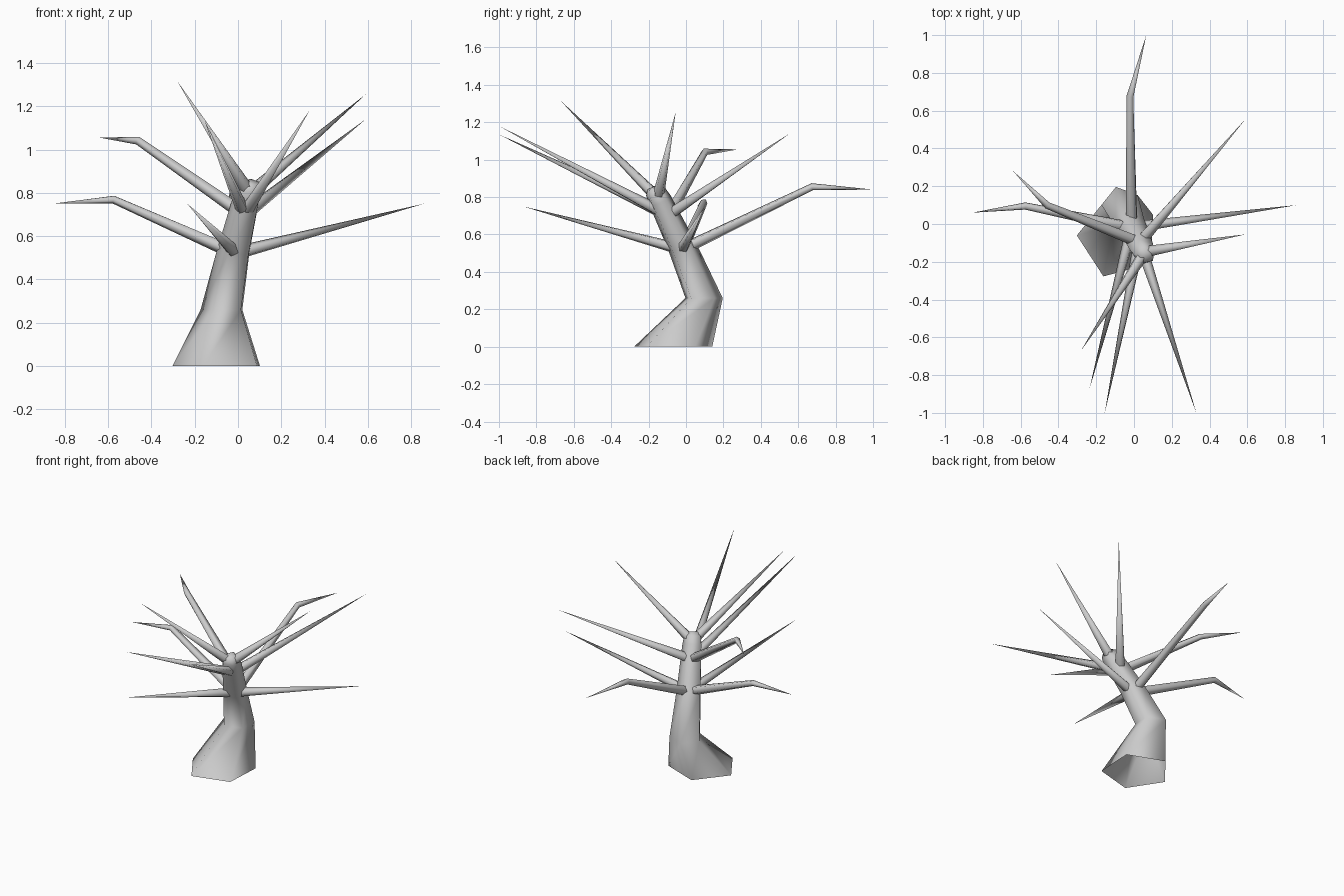
import bpy, bmesh
from math import sin, cos, radians
from mathutils import Vector

if "Cube" in bpy.data.objects:
    bpy.data.objects.remove(bpy.data.objects["Cube"])

SIDES = 5

def loft(name, rings, tip=None):
    """Skin a list of vertex rings; end in a cap or a point, start left open."""
    bm = bmesh.new()
    vs = [[bm.verts.new(p) for p in r] for r in rings]
    for a, b in zip(vs, vs[1:]):
        for i in range(SIDES):
            j = (i + 1) % SIDES
            bm.faces.new((a[i], a[j], b[j], b[i]))
    if tip is None:
        bm.faces.new(vs[-1])
    else:
        t = bm.verts.new(tip)
        for i in range(SIDES):
            bm.faces.new((vs[-1][i], vs[-1][(i + 1) % SIDES], t))
    for f in bm.faces:
        f.smooth = True
    me = bpy.data.meshes.new(name)
    bm.to_mesh(me)
    bm.free()
    ob = bpy.data.objects.new(name, me)
    bpy.context.collection.objects.link(ob)
    return ob

def ring(center, r, normal=(0, 0, 1), start=32):
    """Regular polygon around center, tilted to face along normal."""
    q = Vector((0, 0, 1)).rotation_difference(Vector(normal))
    out = []
    for i in range(SIDES):
        a = radians(start + 360 * i / SIDES)
        out.append(Vector(center) + q @ Vector((r * cos(a), r * sin(a), 0)))
    return out

# Leaning trunk: open flared pentagon foot, knee, then a straight taper
UP, LEAN = (0, 0, 1), (0.2, -0.4, 0.9)
trunk = [((-0.083, -0.072, 0), 0.22, UP), ((-0.068, 0.095, 0.26), 0.105, UP),
         ((-0.015, -0.02, 0.53), 0.082, (0.1, -0.2, 0.95)),
         ((0.045, -0.14, 0.78), 0.066, LEAN),
         ((0.058, -0.163, 0.825), 0.058, LEAN), ((0.066, -0.177, 0.85), 0.034, LEAN)]
loft("trunk", [ring(c, r, n, 33) for c, r, n in trunk])

# Branches: root, optional bend, tip
LOW, MID, TOP = (-0.01, -0.02, 0.52), (0.03, -0.095, 0.70), (0.055, -0.15, 0.795)
branches = [
    (LOW, (-0.575, 0.095, 0.77), (-0.855, 0.06, 0.75)),
    (LOW, (-0.02, 0.675, 0.855), (0.065, 1.0, 0.84)),
    (LOW, None, (0.86, 0.10, 0.75)),
    (LOW, None, (-0.235, -0.87, 0.75)),
    (MID, (-0.46, 0.10, 1.04), (-0.64, 0.28, 1.055)),
    (MID, None, (0.59, 0.555, 1.14)),
    (MID, None, (0.33, -1.0, 1.18)),
    (MID, None, (-0.155, -1.0, 1.135)),
    (TOP, None, (0.59, -0.055, 1.255)),
    (TOP, None, (-0.28, -0.67, 1.315)),
]
for n, (root, bend, tip) in enumerate(branches, 1):
    root, tip = Vector(root), Vector(tip)
    if bend:
        bend = Vector(bend)
        d1, d2 = (bend - root).normalized(), (tip - bend).normalized()
        rings = [ring(root, 0.033, d1), ring(bend, 0.02, d1 + d2)]
    else:
        rings = [ring(root, 0.033, tip - root)]
    loft(f"branch_{n}", rings, tip)
